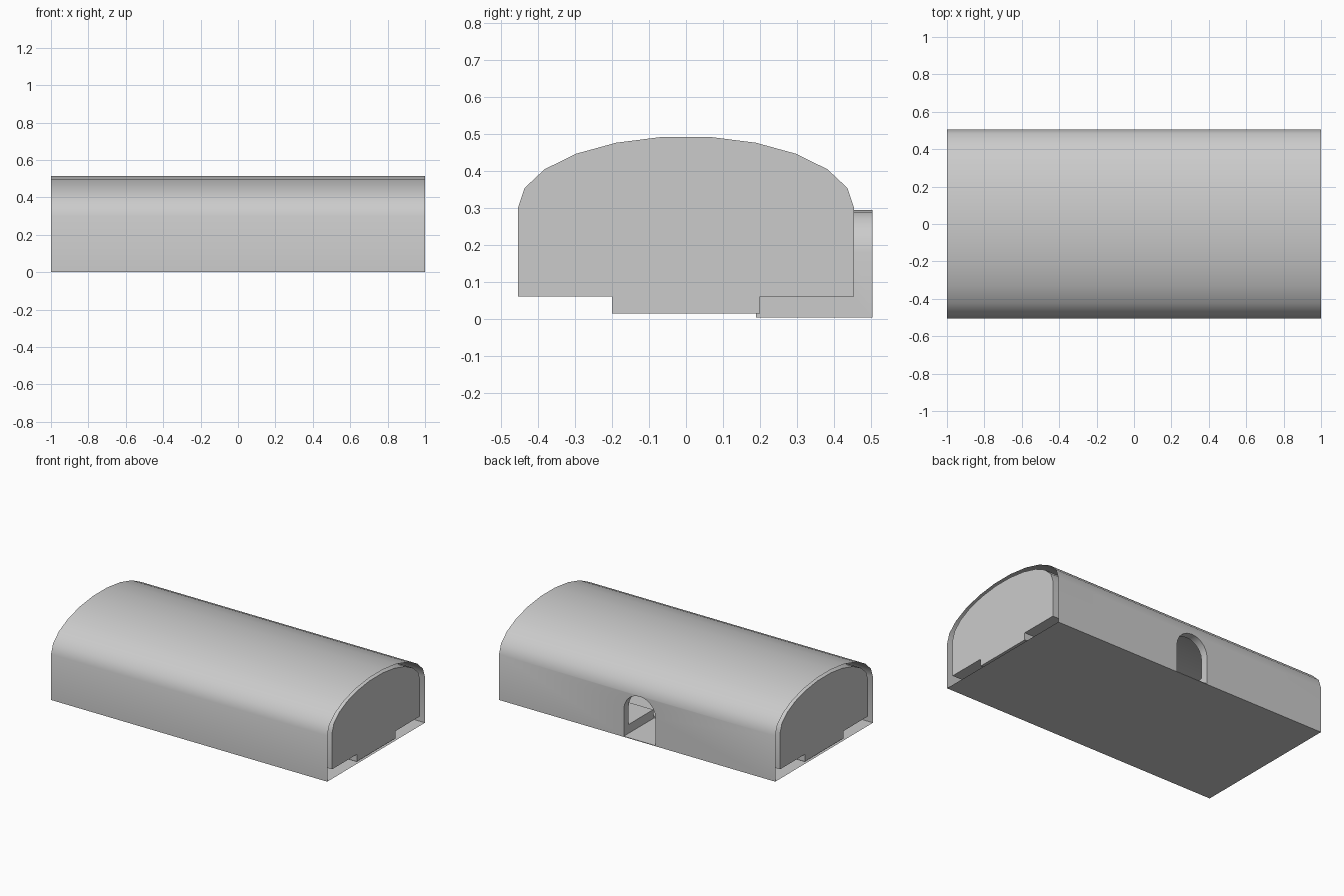
import bpy, bmesh, math

if "Cube" in bpy.data.objects:
    bpy.data.objects.remove(bpy.data.objects["Cube"])

SEGS = 11          # facets across the vault
SPRING = 0.30      # height where the vault starts


def arch(a, b, z0, n, x0=0.0):
    return [(x0 + a * math.cos(math.pi * i / n), z0 + b * math.sin(math.pi * i / n))
            for i in range(n + 1)]


def make_object(name, bm):
    bmesh.ops.recalc_face_normals(bm, faces=bm.faces[:])
    me = bpy.data.meshes.new(name)
    bm.to_mesh(me)
    bm.free()
    ob = bpy.data.objects.new(name, me)
    bpy.context.collection.objects.link(ob)
    return ob


def bridge(bm, la, lb):
    n = len(la)
    for i in range(n):
        j = (i + 1) % n
        bm.faces.new((la[i], la[j], lb[j], lb[i]))


# Profiles in (y, z): outer shell, and the hall with two platforms and a sunken track
outer = [(0.505, 0.0)] + arch(0.505, 0.217, SPRING, SEGS) + [(-0.505, 0.0)]
inner = ([(0.2, 0.015), (0.2, 0.062), (0.455, 0.062)]
         + arch(0.455, 0.195, SPRING, SEGS)
         + [(-0.455, 0.062), (-0.2, 0.062), (-0.2, 0.015)])

# Tunnel shell: outer and inner skins, with temporary end rings for a clean cut
bm = bmesh.new()
skins = []
for prof in (outer, inner):
    loops = [[bm.verts.new((x, y, z)) for y, z in prof] for x in (-1, 1)]
    bridge(bm, *loops)
    skins.append(loops)
for k in (0, 1):
    edges = []
    for loops in skins:
        lp = loops[k]
        edges += [bm.edges.get((lp[i], lp[(i + 1) % len(lp)])) for i in range(len(lp))]
    bmesh.ops.triangle_fill(bm, edges=edges, use_beauty=True)
shell = make_object("tunnel_shell", bm)

# Cutter for the arched side doorway and the passage through the platform
door = [(0.097, 0.004)] + arch(0.115, 0.115, 0.18, 10, -0.018) + [(-0.133, 0.004)]
bm = bmesh.new()
loops = [[bm.verts.new((x, y, z)) for x, z in door] for y in (0.19, 0.7)]
bridge(bm, *loops)
for lp in loops:
    bm.faces.new(lp)
cutter = make_object("doorway_cutter", bm)
cutter.hide_render = True

mod = shell.modifiers.new("doorway", 'BOOLEAN')
mod.operation = 'DIFFERENCE'
mod.solver = 'EXACT'
mod.object = cutter
bpy.context.view_layer.objects.active = shell
shell.select_set(True)
bpy.ops.object.modifier_apply(modifier=mod.name)
bpy.data.objects.remove(cutter)

# Open the gap between the two skins at both ends
bm = bmesh.new()
bm.from_mesh(shell.data)
rings = [f for f in bm.faces if all(abs(v.co.x) > 0.999 for v in f.verts)
         and abs(f.normal.x) > 0.9]
bmesh.ops.delete(bm, geom=rings, context='FACES')
bm.to_mesh(shell.data)
bm.free()
bpy.ops.object.shade_smooth_by_angle(angle=math.radians(32))

# End panels closing the hall
for name, x in (("left_end_panel", -1), ("right_end_panel", 1)):
    bm = bmesh.new()
    f = bm.faces.new([bm.verts.new((x, y, z)) for y, z in inner])
    f.normal_update()
    if f.normal.x * x < 0:
        f.normal_flip()
    me = bpy.data.meshes.new(name)
    bm.to_mesh(me)
    bm.free()
    bpy.context.collection.objects.link(bpy.data.objects.new(name, me))
